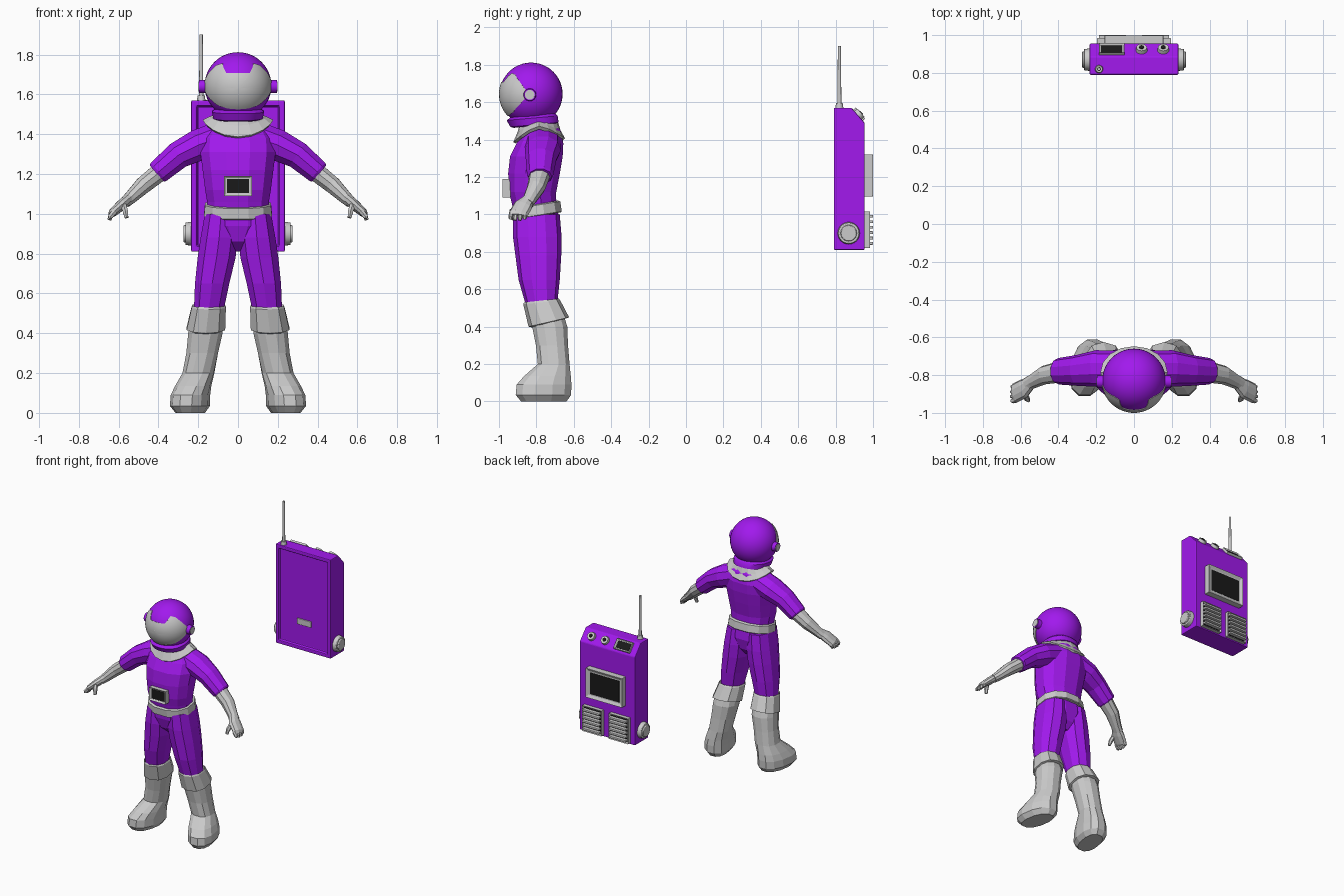
import bpy, bmesh, math
from mathutils import Vector, Matrix

if "Cube" in bpy.data.objects:
    bpy.data.objects.remove(bpy.data.objects["Cube"])

def material(name, col):
    m = bpy.data.materials.new(name)
    m.diffuse_color = (*col, 1)
    m.use_nodes = True
    m.node_tree.nodes["Principled BSDF"].inputs["Base Color"].default_value = m.diffuse_color
    return m

PURPLE = material("purple", (0.36, 0.01, 0.85))
BLACK = material("black", (0.01, 0.01, 0.01))

def finish(name, bm, mat=None, mirror=False, smooth=None, bevel=0, xf=None):
    bmesh.ops.recalc_face_normals(bm, faces=bm.faces)
    if xf is not None:
        bm.transform(xf)
    me = bpy.data.meshes.new(name)
    bm.to_mesh(me)
    bm.free()
    ob = bpy.data.objects.new(name, me)
    bpy.context.collection.objects.link(ob)
    if mat:
        me.materials.append(mat)
    if bevel:
        b = ob.modifiers.new("bevel", 'BEVEL')
        b.width, b.segments, b.limit_method = bevel, 2, 'ANGLE'
    if mirror:
        ob.modifiers.new("mirror", 'MIRROR')
    if smooth:
        bpy.ops.object.select_all(action='DESELECT')
        bpy.context.view_layer.objects.active = ob
        ob.select_set(True)
        bpy.ops.object.shade_smooth_by_angle(angle=math.radians(smooth))
    return ob

def loft(name, rings, mat=None, caps=True, **kw):
    bm = bmesh.new()
    rows = [[bm.verts.new(p) for p in r] for r in rings]
    n = len(rows[0])
    for a, b in zip(rows, rows[1:]):
        for i in range(n):
            bm.faces.new((a[i], a[(i + 1) % n], b[(i + 1) % n], b[i]))
    if caps:
        bm.faces.new(rows[0])
        bm.faces.new(rows[-1])
    return finish(name, bm, mat, **kw)

def unit_ring(n, p=2.3):
    for i in range(n):
        a = 2 * math.pi * (i + 0.5) / n
        c, s = math.cos(a), math.sin(a)
        yield math.copysign(abs(c) ** (2 / p), c), math.copysign(abs(s) ** (2 / p), s)

def level(z, x0, x1, y0, y1, tilt=0, shear=0, n=12):
    """Horizontal ring; tilt raises the back, shear turns the front outward."""
    return [Vector(((x0 + x1) / 2 + (x1 - x0) / 2 * c - shear * s,
                    (y0 + y1) / 2 + (y1 - y0) / 2 * s, z + tilt * s)) for c, s in unit_ring(n)]

def tube(name, path, mat=None, n=10, smooth=None):
    """Limb through (centre, thickness, width) stations."""
    pts = [Vector(p[0]) for p in path]
    rings = []
    for i, (p, st) in enumerate(zip(pts, path)):
        d = (pts[min(i + 1, len(pts) - 1)] - pts[max(i - 1, 0)]).normalized()
        u = d.cross(Vector((0, 1, 0))).normalized()
        v = d.cross(u)
        rings.append([p + u * c * st[1] + v * s * st[2] for c, s in unit_ring(n, 2)])
    return loft(name, rings, mat, mirror=True, smooth=smooth)

def place(loc, rx=0, ry=0):
    return Matrix.Translation(loc) @ Matrix.Rotation(math.radians(ry), 4, 'Y') @ Matrix.Rotation(math.radians(rx), 4, 'X')

def box(name, xf, size, mat=None, bevel=0, inset=0, sink=0, mirror=False):
    """Box whose local +z face may be inset and sunk."""
    bm = bmesh.new()
    bmesh.ops.create_cube(bm, size=1, matrix=Matrix.Diagonal((*size, 1)))
    if inset:
        top = max(bm.faces, key=lambda f: f.calc_center_median().z)
        bmesh.ops.inset_region(bm, faces=[top], thickness=inset)
        bmesh.ops.translate(bm, verts=top.verts, vec=(0, 0, -sink))
    return finish(name, bm, mat, bevel=bevel, xf=xf, mirror=mirror)

def cyl(name, xf, r1, r2, depth, mat=None, mirror=False, bevel=0, n=24):
    bm = bmesh.new()
    bmesh.ops.create_cone(bm, cap_ends=True, segments=n, radius1=r1, radius2=r2, depth=depth)
    return finish(name, bm, mat, xf=xf, mirror=mirror, smooth=35, bevel=bevel)

def screen(name, xf, w, h, d, rim=0.02, mirror=False):
    box(name + "_frame", xf, (w, h, d), None, 0.003, rim, 0.012, mirror)
    box(name + "_glass", xf @ Matrix.Translation((0, 0, d / 2 - 0.013)),
        (w - 2 * rim, h - 2 * rim, 0.006), BLACK, mirror=mirror)

# --- Torso, belt and legs
loft("torso", [level(*r) for r in [
    (0.99, -.16, .16, -.92, -.68), (1.06, -.16, .16, -.935, -.69), (1.12, -.17, .17, -.95, -.69),
    (1.22, -.183, .183, -.955, -.67), (1.31, -.195, .195, -.945, -.655), (1.38, -.19, .19, -.91, -.652),
    (1.45, -.14, .14, -.87, -.668), (1.50, -.09, .09, -.86, -.70)]], PURPLE)
loft("belt", [level(*r, .022) for r in [
    (0.99, -.168, .168, -.93, -.665), (0.995, -.176, .176, -.942, -.66),
    (1.048, -.171, .171, -.948, -.668), (1.053, -.16, .16, -.935, -.68)]])
loft("pelvis", [level(*r) for r in [
    (1.01, -.165, .165, -.93, -.68), (0.94, -.165, .165, -.925, -.672), (0.86, -.09, .09, -.90, -.69),
    (0.81, -.03, .03, -.84, -.73)]], PURPLE)
loft("trouser_leg", [level(*r, n=10) for r in [
    (1.00, .0, .17, -.925, -.675), (0.88, -.003, .192, -.925, -.665), (0.78, .008, .207, -.912, -.667),
    (0.65, .04, .22, -.895, -.675), (0.51, .07, .225, -.855, -.69)]], PURPLE, mirror=True)

# --- Boots with turned-down cuffs
loft("boot_cuff", [level(*r, n=10) for r in [
    (0.50, .075, .22, -.85, -.69), (0.54, .062, .232, -.866, -.68, .01), (0.53, .057, .237, -.87, -.672, .01),
    (0.425, .06, .262, -.842, -.625, .025), (0.42, .08, .245, -.82, -.64, .025)]], mirror=True)
loft("boot", [level(*r, n=12) for r in [
    (0.46, .075, .245, -.835, -.65), (0.40, .075, .253, -.825, -.632), (0.30, .098, .262, -.805, -.628),
    (0.20, .118, .28, -.795, -.62, 0, .005), (0.135, .135, .315, -.87, -.612, 0, .012),
    (0.09, .143, .335, -.91, -.608, 0, .02), (0.035, .145, .338, -.915, -.61, 0, .022),
    (0.0, .17, .31, -.885, -.635, 0, .02)]], mirror=True)

# --- Arms, hands and fingers
tube("sleeve", [((.09, -.765, 1.385), .085, .095), ((.2, -.765, 1.345), .083, .097),
                ((.3, -.775, 1.295), .072, .082), ((.40, -.78, 1.21), .063, .07),
                ((.408, -.78, 1.203), .056, .062)], PURPLE)
tube("forearm", [((.38, -.78, 1.22), .05, .058), ((.475, -.80, 1.145), .045, .05),
                 ((.54, -.835, 1.082), .034, .038), ((.565, -.85, 1.06), .03, .04)])
tube("palm", [((.55, -.845, 1.075), .028, .034), ((.585, -.872, 1.045), .028, .052),
              ((.63, -.895, 1.005), .022, .052), ((.64, -.897, .993), .014, .046)])
for i in range(4):
    y, k = -.858 - .025 * i, .008 * abs(i - 1.5)
    tube("finger", [((.62, y, 1.012), .015, .013), ((.642, y - .004, .985), .014, .0125),
                    ((.65 - k, y - .006, .965 + k), .011, .01)], n=6)
tube("thumb", [((.575, -.905, 1.045), .016, .016), ((.565, -.928, 1.01), .015, .015),
               ((.56, -.935, .98), .010, .010)], n=6)

# --- Collar draped over the shoulders
def collar_ring(rx, ry, z, drop_front, drop_back):
    n = 16
    out = []
    for i in range(n):
        a = 2 * math.pi * i / n
        s = math.sin(a)
        out.append(Vector((rx * math.cos(a), -.785 + ry * s,
                           z - (drop_front if s < 0 else drop_back) * abs(s) ** 1.5)))
    return out
loft("collar", [collar_ring(*r) for r in [
    (.09, .09, 1.52, 0, 0), (.10, .10, 1.505, .01, .01), (.145, .115, 1.488, .045, .04),
    (.178, .138, 1.472, .085, .065), (.165, .125, 1.455, .075, .06)]], caps=False)

# --- Helmet shell, neck ring, ear caps
C, R = Vector((0, -.828, 1.644)), .168
bm = bmesh.new()
bmesh.ops.create_uvsphere(bm, u_segments=40, v_segments=24, radius=R)
finish("helmet", bm, PURPLE, smooth=40, xf=Matrix.Translation(C))
loft("neck_ring", [level(*r, .012, n=24) for r in [
    (1.475, -.11, .11, -.92, -.69), (1.48, -.125, .125, -.94, -.68), (1.515, -.132, .132, -.96, -.685),
    (1.53, -.115, .115, -.94, -.70)]], PURPLE, smooth=40)
cyl("ear_mount", place((.178, -.835, 1.64), ry=90), .034, .032, .034, PURPLE, True)
cyl("ear_cap", place((.18, -.835, 1.64), ry=90), .028, .026, .036, None, True)

# --- Visor: outline in (azimuth, elevation) degrees, filled inward over the sphere
half = [(0, 22), (23, 22), (37, 41), (52, 37), (68, 22), (84, 3), (84, -3), (68, -19), (47, -35), (24, -42), (0, -44)]
outline = half + [(-a, e) for a, e in half[-2:0:-1]]
dense = []
for (a0, e0), (a1, e1) in zip(outline, outline[1:] + outline[:1]):
    dense += [(a0 + (a1 - a0) * t / 4, e0 + (e1 - e0) * t / 4) for t in range(4)]
def on_sphere(a, e, r):
    a, e = math.radians(a), math.radians(e)
    return C + r * Vector((math.sin(a) * math.cos(e), -math.cos(a) * math.cos(e), math.sin(e)))
steps = [(1, R - .006)] + [(k / 8, R + .004) for k in range(8, 0, -1)] + [(.01, R + .004)]
loft("visor", [[on_sphere(a * k, -5 + (e + 5) * k, r) for a, e in dense] for k, r in steps], smooth=40)

# --- Chest display
screen("chest_display", place((0, -.96, 1.14), 90), .14, .10, .045, .014)

# --- Backpack unit: side profile extruded, front panel recessed
bm = bmesh.new()
prof = [(.79, .81), (.955, .81), (.955, 1.49), (.885, 1.57), (.79, 1.57)]
face = bm.faces.new([bm.verts.new((-.235, y, z)) for y, z in prof])
ext = bmesh.ops.extrude_face_region(bm, geom=[face])
bmesh.ops.translate(bm, vec=(.47, 0, 0), verts=[v for v in ext["geom"] if isinstance(v, bmesh.types.BMVert)])
front = min(bm.faces, key=lambda f: f.calc_center_median().y)
bmesh.ops.recalc_face_normals(bm, faces=bm.faces)
bmesh.ops.inset_region(bm, faces=[front], thickness=.04)
bmesh.ops.inset_region(bm, faces=[front], thickness=.005, depth=-.018)
finish("pack_body", bm, PURPLE, bevel=.006)
box("pack_plate", place((0, .806, 1.02), 90), (.12, .045, .014), None, .003)

# --- Pack rear: screen and two slatted vents
screen("pack_screen", place((0, .976, 1.208), -90), .31, .225, .048, .03)
screen("vent", place((.113, .967, .918), -90), .165, .196, .036, .012, True)
for i in range(6):
    box("vent_slat", place((.113, .985, .845 + i * .029), -90), (.145, .015, .03), None, .003, mirror=True)

# --- Pack sloping panel: small screen and two dials
screen("slope_screen", place((-.118, .925, 1.535), -49), .135, .078, .025, .012)
for x in (.04, .155):
    cyl("dial", place((x, .924, 1.534), -49), .032, .028, .03)
    cyl("dial_centre", place((x, .929, 1.539), -49), .013, .013, .024, BLACK)

# --- Pack side knobs and antenna
cyl("side_knob", place((.248, .87, .90), ry=90), .06, .056, .034, None, True, .004)
cyl("side_knob_cap", place((.262, .87, .90), ry=90), .046, .042, .026, None, True, .003)
cyl("antenna_base", place((-.185, .82, 1.58)), .022, .018, .03)
cyl("antenna", place((-.185, .82, 1.74)), .011, .008, .32, n=12)
